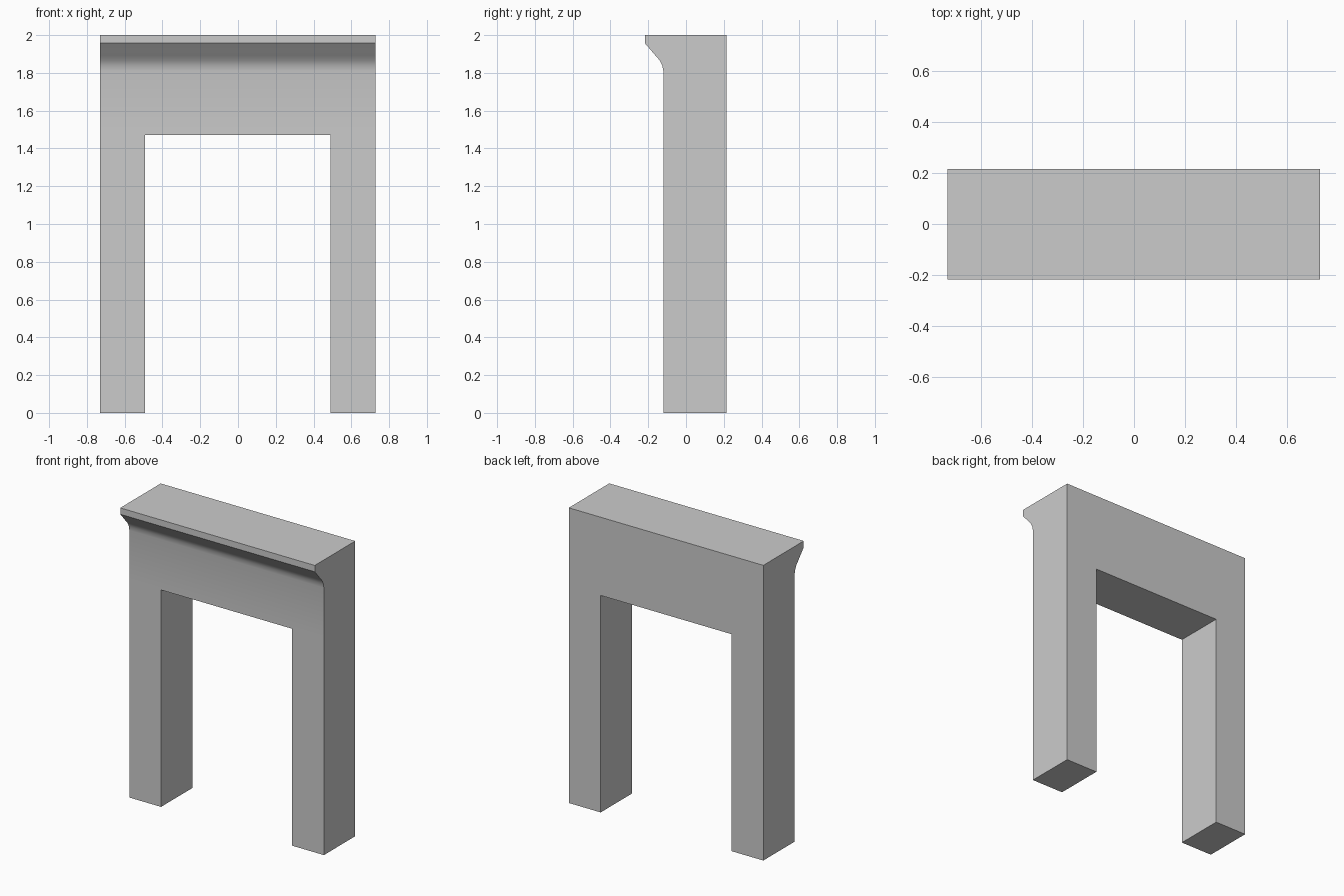
import bpy, bmesh

if "Cube" in bpy.data.objects:
    bpy.data.objects.remove(bpy.data.objects["Cube"])

# Side profile of the lintel (y, z): back, top, coved cornice, front
profile = [(0.215, 1.47), (0.215, 2.0), (-0.218, 2.0), (-0.218, 1.957),
           (-0.19, 1.925), (-0.16, 1.89), (-0.138, 1.865), (-0.126, 1.84),
           (-0.12, 1.81), (-0.12, 1.47)]
columns = [-0.73, -0.493, 0.489, 0.728]
n = len(profile)

bm = bmesh.new()
rows = [[bm.verts.new((x, y, z)) for y, z in profile] for x in columns]

# Lintel skin and end caps
leg_tops = []
for i, (a, b) in enumerate(zip(rows, rows[1:])):
    for j in range(n):
        k = (j + 1) % n
        face = bm.faces.new((a[j], a[k], b[k], b[j]))
        if k == 0 and i != 1:
            leg_tops.append(face)
bm.faces.new(rows[0])
bm.faces.new(rows[-1])

# Legs pulled down from the outer bottom faces, in two steps
for face in leg_tops:
    for drop in (1.27, 0.195):
        new = bmesh.ops.extrude_face_region(bm, geom=[face])["geom"]
        verts = [g for g in new if isinstance(g, bmesh.types.BMVert)]
        bmesh.ops.translate(bm, verts=verts, vec=(0, 0, -drop))
        if face.is_valid:
            bmesh.ops.delete(bm, geom=[face], context='FACES_ONLY')
        face = next(g for g in new if isinstance(g, bmesh.types.BMFace))
# Feet rest on the ground
for v in bm.verts:
    if v.co.z < 0.1:
        v.co.z = 0

bmesh.ops.recalc_face_normals(bm, faces=bm.faces)
mesh = bpy.data.meshes.new("mantel_surround")
bm.to_mesh(mesh)
bm.free()
mantel = bpy.data.objects.new("mantel_surround", mesh)
bpy.context.collection.objects.link(mantel)

# Smooth cove, crisp corners
bpy.context.view_layer.objects.active = mantel
mantel.select_set(True)
bpy.ops.object.shade_smooth_by_angle(angle=0.7)
